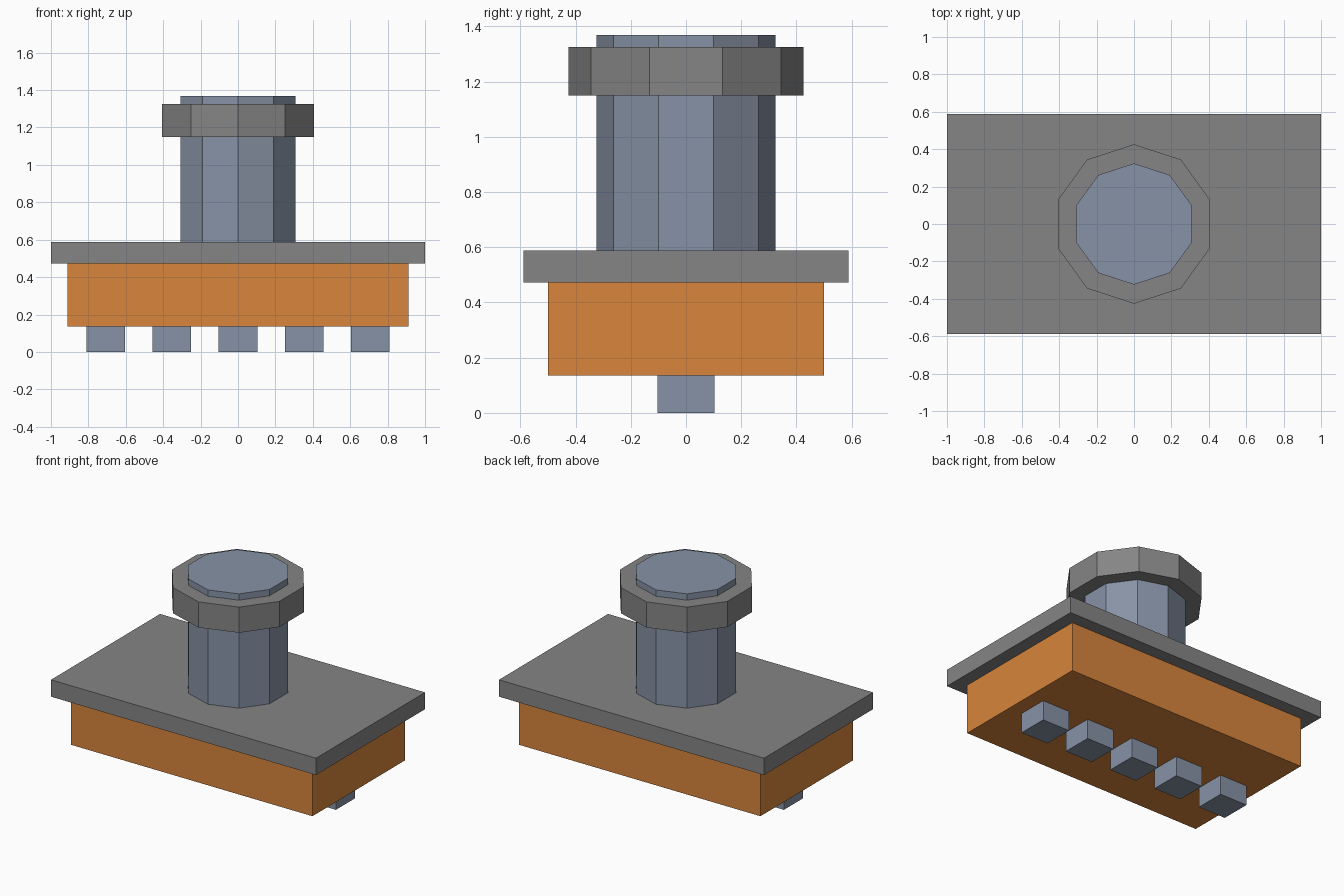
import bpy, bmesh
from math import sin, cos, pi

if "Cube" in bpy.data.objects:
    bpy.data.objects.remove(bpy.data.objects["Cube"])


def material(name, rgb):
    mat = bpy.data.materials.new(name)
    mat.diffuse_color = (*rgb, 1.0)
    mat.use_nodes = True
    mat.node_tree.nodes["Principled BSDF"].inputs["Base Color"].default_value = mat.diffuse_color
    return mat


def prism(name, outline, z0, z1, mat):
    """Extrude a flat outline from z0 up to z1."""
    bm = bmesh.new()
    base = bm.faces.new([bm.verts.new((x, y, z0)) for x, y in outline])
    top = bmesh.ops.extrude_face_region(bm, geom=[base], use_keep_orig=True)
    verts = [v for v in top["geom"] if isinstance(v, bmesh.types.BMVert)]
    bmesh.ops.translate(bm, vec=(0, 0, z1 - z0), verts=verts)
    bmesh.ops.recalc_face_normals(bm, faces=bm.faces)
    mesh = bpy.data.meshes.new(name)
    bm.to_mesh(mesh)
    bm.free()
    mesh.materials.append(mat)
    obj = bpy.data.objects.new(name, mesh)
    bpy.context.collection.objects.link(obj)
    return obj


def rect(hx, hy):
    return [(-hx, -hy), (hx, -hy), (hx, hy), (-hx, hy)]


def decagon(r):
    # corners point along +y and -y
    return [(r * sin(-i * pi / 5), r * cos(i * pi / 5)) for i in range(10)]


orange = material("orange", (0.69, 0.235, 0.045))
steel = material("blue_grey", (0.245, 0.29, 0.38))
dark = material("dark_grey", (0.235, 0.235, 0.235))

# Housing and mounting plate
prism("body", rect(0.912, 0.5), 0.135, 0.473, orange)
prism("mounting_plate", rect(1.0, 0.588), 0.473, 0.588, dark)

# Ten-sided shaft with a collar near its top
prism("shaft", decagon(0.324), 0.588, 1.368, steel)
prism("collar", decagon(0.426), 1.15, 1.325, dark)

# Row of five contact pins underneath
for i in range(5):
    pin = prism(f"pin_{i + 1}", rect(0.103, 0.103), 0.0, 0.135, steel)
    pin.location.x = (i - 2) * 0.354
